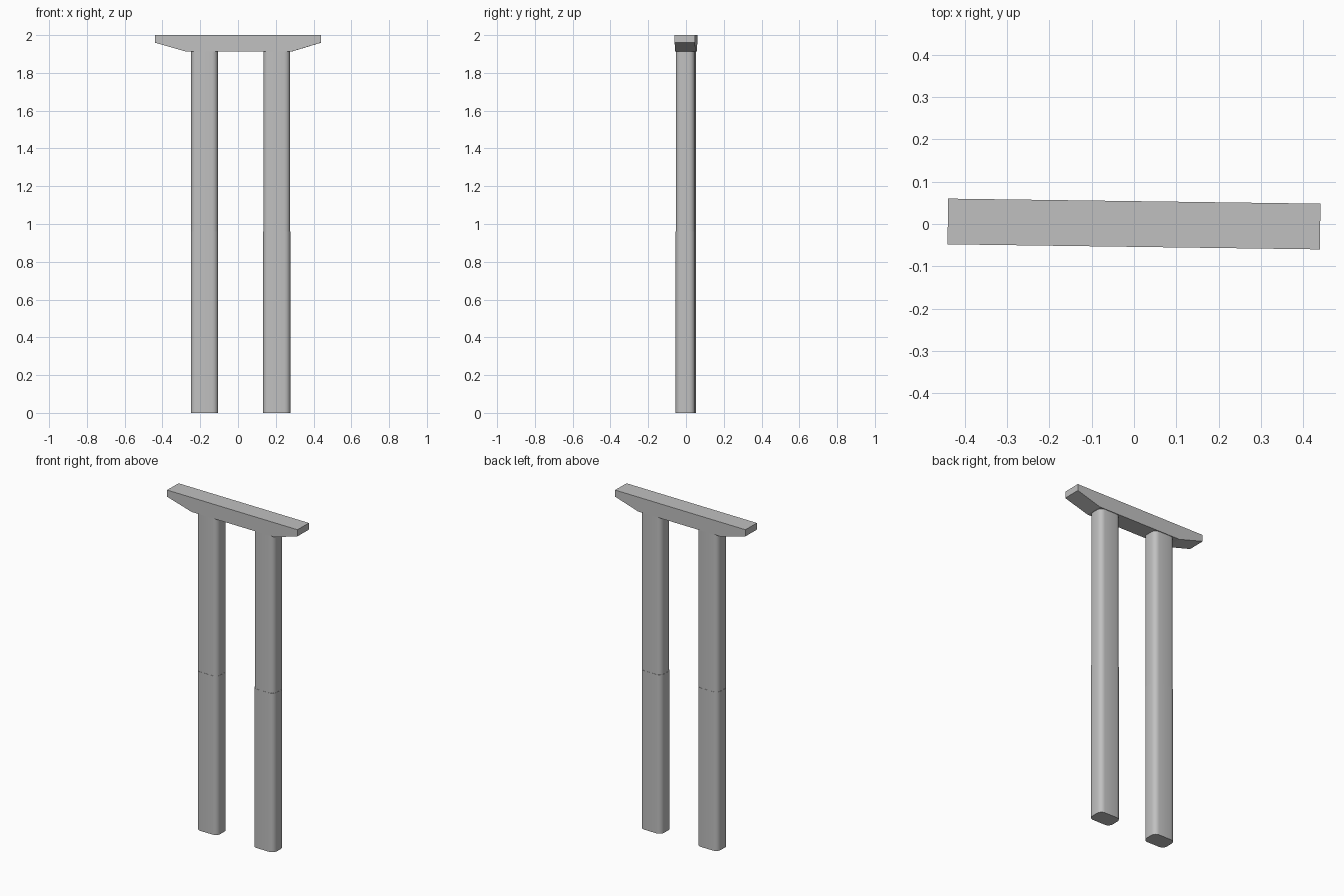
import bpy, bmesh, math
from mathutils import Matrix

if "Cube" in bpy.data.objects:
    bpy.data.objects.remove(bpy.data.objects["Cube"], do_unlink=True)

concrete = bpy.data.materials.new("grey concrete")
concrete.use_nodes = True
GREY = (0.53, 0.53, 0.53, 1)
concrete.diffuse_color = GREY
concrete.node_tree.nodes["Principled BSDF"].inputs["Base Color"].default_value = GREY

TURN = Matrix.Rotation(math.radians(-0.78), 4, "Z")
CAP_BASE = 1.913
JOINT = 0.96


def extrude(name, points, vector, smooth):
    """Close a flat outline and sweep it into a solid."""
    bm = bmesh.new()
    face = bm.faces.new([bm.verts.new(p) for p in points])
    swept = bmesh.ops.extrude_face_region(bm, geom=[face])["geom"]
    bmesh.ops.translate(bm, vec=vector,
                        verts=[v for v in swept if isinstance(v, bmesh.types.BMVert)])
    bmesh.ops.recalc_face_normals(bm, faces=bm.faces)
    bm.transform(TURN)
    mesh = bpy.data.meshes.new(name)
    bm.to_mesh(mesh)
    bm.free()
    mesh.materials.append(concrete)
    obj = bpy.data.objects.new(name, mesh)
    bpy.context.collection.objects.link(obj)
    if smooth:
        bpy.ops.object.select_all(action="DESELECT")
        obj.select_set(True)
        bpy.context.view_layer.objects.active = obj
        bpy.ops.object.shade_smooth_by_angle(angle=math.radians(35))
    return obj


def rounded_rectangle(cx, half_w, half_d, radius, z, steps=4):
    points = []
    for corner, (sx, sy) in enumerate([(1, 1), (-1, 1), (-1, -1), (1, -1)]):
        for i in range(steps + 1):
            a = math.pi / 2 * (corner + i / steps)
            points.append((cx + sx * (half_w - radius) + radius * math.cos(a),
                           sy * (half_d - radius) + radius * math.sin(a), z))
    return points


# Cap beam with tapered undersides
D = 0.054
outline = [(-0.44, 2), (0.44, 2), (0.44, 1.96), (0.285, CAP_BASE),
           (-0.275, CAP_BASE), (-0.44, 1.96)]
extrude("cap_beam", [(x, -D, z) for x, z in outline], (0, 2 * D, 0), False)

# Rounded columns, each in a lower and an upper pour
for side, x in (("right", -0.177), ("left", 0.205)):
    extrude(side + "_column_lower", rounded_rectangle(x, 0.072, 0.051, 0.03, 0),
            (0, 0, JOINT), True)
    extrude(side + "_column_upper", rounded_rectangle(x, 0.071, 0.05, 0.03, JOINT),
            (0, 0, CAP_BASE - JOINT), True)
